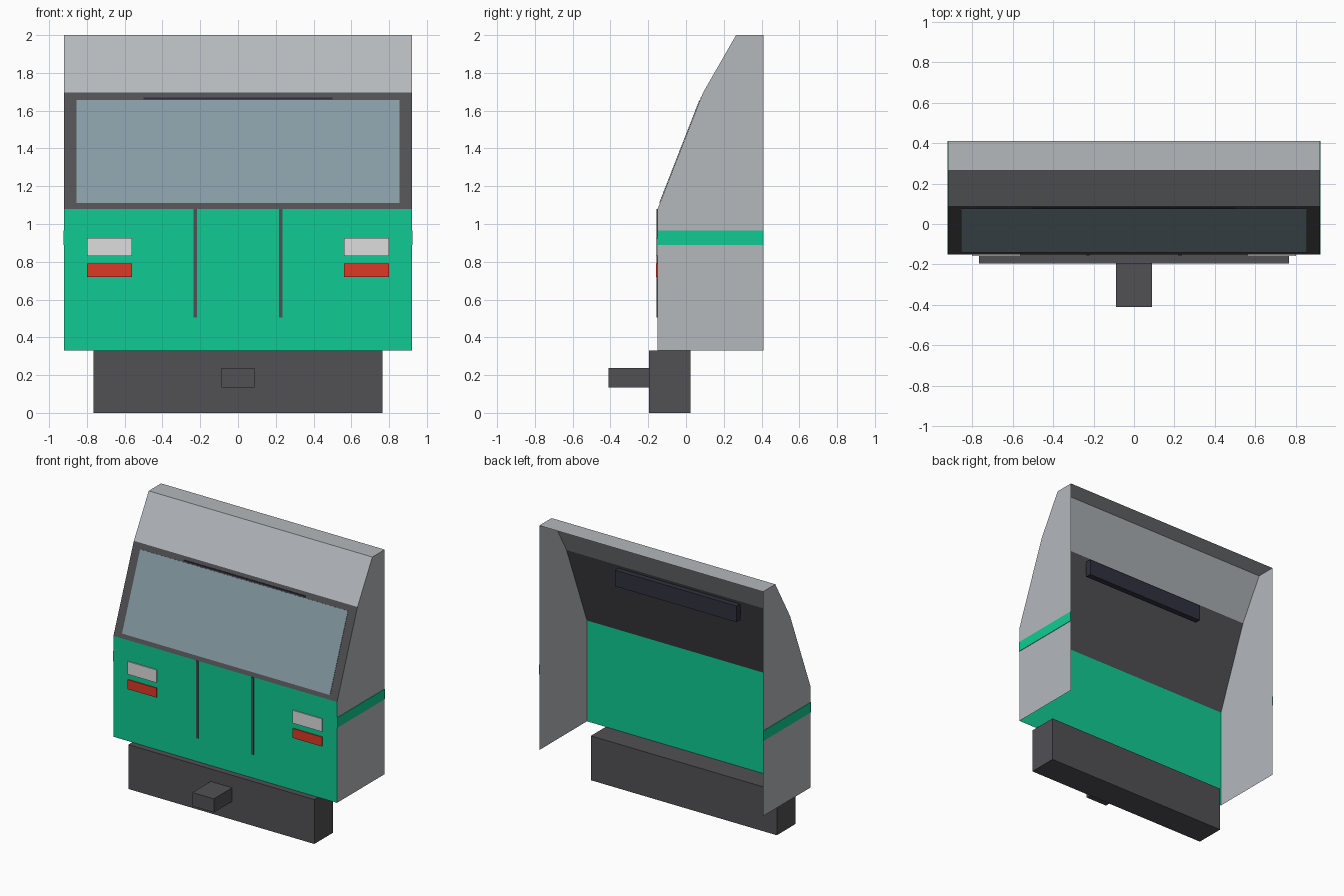
import bpy, bmesh, math

if "Cube" in bpy.data.objects:
    bpy.data.objects.remove(bpy.data.objects["Cube"])


def mat(name, hex_colour):
    """Flat material from an sRGB hex colour."""
    c = [int(hex_colour[i:i + 2], 16) / 255 for i in (0, 2, 4)]
    c = [v / 12.92 if v <= 0.04045 else ((v + 0.055) / 1.055) ** 2.4 for v in c]
    m = bpy.data.materials.new(name)
    m.diffuse_color = (*c, 1)
    m.use_nodes = True
    m.node_tree.nodes["Principled BSDF"].inputs["Base Color"].default_value = m.diffuse_color
    return m


GREY = mat("light grey", "B4B8BC")
GREEN = mat("green", "10CB93")
DARK = mat("charcoal", "515155")
GLASS = mat("blue grey glass", "869BA4")
WHITE = mat("lamp white", "DDDDDD")
RED = mat("lamp red", "DE3826")
NAVY = mat("dark navy", "30303F")


def finish(name, bm, *mats):
    me = bpy.data.meshes.new(name)
    bm.to_mesh(me)
    bm.free()
    for m in mats:
        me.materials.append(m)
    ob = bpy.data.objects.new(name, me)
    bpy.context.collection.objects.link(ob)
    return ob


def prism(name, profile, x0, x1, m):
    """Closed prism: a y-z profile extruded along x."""
    bm = bmesh.new()
    face = bm.faces.new([bm.verts.new((x0, y, z)) for y, z in profile])
    ext = bmesh.ops.extrude_face_region(bm, geom=[face])
    verts = [g for g in ext["geom"] if isinstance(g, bmesh.types.BMVert)]
    bmesh.ops.translate(bm, vec=(x1 - x0, 0, 0), verts=verts)
    bmesh.ops.recalc_face_normals(bm, faces=bm.faces)
    return finish(name, bm, m)


def box(name, x, y, z, m):
    return prism(name, [(y[0], z[0]), (y[1], z[0]), (y[1], z[1]), (y[0], z[1])], x[0], x[1], m)


# Cab shell: thin skin, open at the back and the bottom
W, FRONT, BACK, BASE = 0.92, -0.15, 0.41, 0.33
SILL, BROW = (FRONT, 1.08), (0.09, 1.695)
profile = [(FRONT, BASE), SILL, BROW, (0.265, 2.0), (BACK, 2.0)]
bm = bmesh.new()
left = [bm.verts.new((-W, y, z)) for y, z in profile + [(BACK, BASE)]]
right = [bm.verts.new((W, y, z)) for y, z in profile + [(BACK, BASE)]]
for i in range(len(profile) - 1):
    f = bm.faces.new((left[i], right[i], right[i + 1], left[i + 1]))
    h = f.calc_center_median().z
    f.material_index = 1 if h < SILL[1] else 2 if h < BROW[1] else 0
bm.faces.new(left)
bm.faces.new(right[::-1])
finish("cab_shell", bm, GREY, GREEN, DARK)

# Windscreen glass: thin plate lying on the sloped frame
dy, dz = BROW[0] - SILL[0], BROW[1] - SILL[1]
length = math.hypot(dy, dz)
ny, nz = -dz / length, dy / length


def on_slope(z, lift):
    t = (z - SILL[1]) / dz
    return (SILL[0] + t * dy + ny * lift, z + nz * lift)


prism("windscreen_glass",
      [on_slope(1.11, 0.001), on_slope(1.11, 0.004), on_slope(1.655, 0.004), on_slope(1.655, 0.001)],
      -0.855, 0.855, GLASS)

# Destination sign box behind the windscreen
box("destination_sign", (-0.5, 0.5), (0.076, 0.12), (1.55, 1.67), NAVY)

# Mirrored details: door seams, lamps and side stripes
for side, s in (("left", -1), ("right", 1)):
    def mirrored(name, a, b, y, z, m):
        box(f"{side}_{name}", sorted((s * a, s * b)), y, z, m)
    mirrored("door_seam", 0.218, 0.236, (-0.156, -0.1505), (0.505, 1.08), DARK)
    mirrored("headlamp", 0.56, 0.80, (-0.158, -0.1505), (0.83, 0.925), WHITE)
    mirrored("tail_lamp", 0.56, 0.80, (-0.158, -0.1505), (0.72, 0.79), RED)
    mirrored("side_stripe", 0.9205, 0.924, (FRONT, BACK), (0.89, 0.965), GREEN)

# Bumper skirt and coupler
box("bumper", (-0.765, 0.765), (-0.195, 0.025), (0, 0.33), DARK)
box("coupler", (-0.088, 0.088), (-0.41, -0.195), (0.135, 0.237), DARK)
